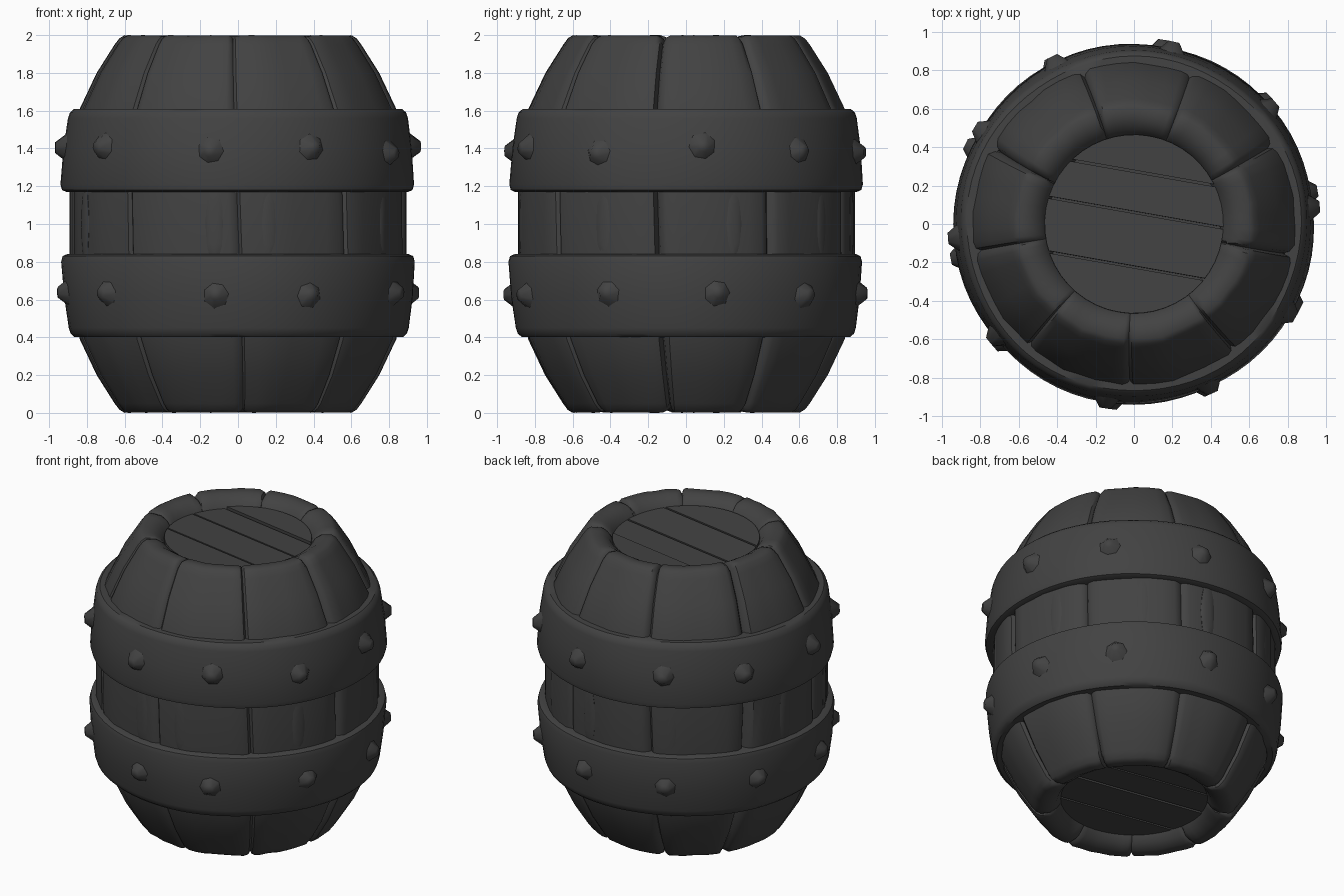
import bpy
import bmesh
import random
from math import sin, cos, pi, radians
from mathutils import Matrix, Vector

random.seed(4)
if "Cube" in bpy.data.objects:
    bpy.data.objects.remove(bpy.data.objects["Cube"], do_unlink=True)

GREY = (0.055, 0.055, 0.055, 1)
mat = bpy.data.materials.new("dark_grey")
mat.use_nodes = True
mat.diffuse_color = GREY
mat.node_tree.nodes["Principled BSDF"].inputs["Base Color"].default_value = GREY


def finish(bm, name, angle=40):
    bmesh.ops.recalc_face_normals(bm, faces=bm.faces)
    mesh = bpy.data.meshes.new(name)
    bm.to_mesh(mesh)
    bm.free()
    mesh.materials.append(mat)
    mesh.shade_smooth()
    mesh.set_sharp_from_angle(angle=radians(angle))
    obj = bpy.data.objects.new(name, mesh)
    bpy.context.collection.objects.link(obj)
    return obj


def lathe(name, profile, angles, shape):
    """Revolve a closed profile; shape(r, z, column) returns the final point."""
    bm = bmesh.new()
    rings = [[bm.verts.new(shape(r, z, i)) for r, z in profile]
             for i in range(len(angles))]
    n = len(profile)
    for i, ring in enumerate(rings):
        nxt = rings[(i + 1) % len(rings)]
        for j in range(n):
            k = (j + 1) % n
            bm.faces.new((ring[j], nxt[j], nxt[k], ring[k]))
    return finish(bm, name)


def polar(r, a, z):
    return Vector((r * cos(a), r * sin(a), z))


# Staves: one shell with a groove at each seam and notches in both rims
STAVES = 9
FRACTIONS = (0, 0.025, 0.08, 0.2, 0.35, 0.5, 0.65, 0.8, 0.92, 0.975)
columns = [(s, f) for s in range(STAVES) for f in FRACTIONS]
stave_angles = [radians(30) + (s + f) * 2 * pi / STAVES for s, f in columns]
grain = [random.uniform(-0.006, 0.006) for _ in columns]
depth = [random.uniform(0.02, 0.05) for _ in range(STAVES)]
wander = [random.uniform(-0.05, 0.05) for _ in range(STAVES)]

upper = [(0.89, 1.17), (0.87, 1.4), (0.835, 1.61), (0.745, 1.8),
         (0.65, 1.95), (0.625, 1.985), (0.6, 2.0), (0.54, 1.995),
         (0.49, 1.965), (0.45, 1.9), (0.44, 1.8)]
stave_profile = upper + [(r, 2 - z) for r, z in reversed(upper)]


def stave_point(r, z, i):
    s, f = columns[i]
    near = min(f, 1 - f)
    cut = {0: 1.0, 0.025: 0.3}.get(round(near, 3), 0.0)
    seam = s if f < 0.5 else (s + 1) % STAVES
    a = stave_angles[i] + (wander[seam] * (z - 1) * max(0, 1 - near * 4))
    end = abs(z - 1)
    if r > 0.5:
        r += grain[i] - cut * depth[seam]
    if end > 0.96:
        z -= (cut * depth[seam] + abs(grain[i]) * 0.6) * (1 if z > 1 else -1)
    return polar(r, a, z)


lathe("staves", stave_profile, stave_angles, stave_point)

# Shallow chips standing along the exposed middle of the staves
bm = bmesh.new()
for s in range(STAVES):
    a = radians(30 + 40 * s + random.uniform(8, 32))
    place = (Matrix.Rotation(a, 4, 'Z') @ Matrix.Translation((0.884, 0, 1.0))
             @ Matrix.Diagonal((0.012, 0.05, 0.22, 1)))
    bmesh.ops.create_icosphere(bm, subdivisions=2, radius=1, matrix=place)
finish(bm, "stave_chips")

# Hoops, each with ten blunt studs
SEGMENTS = 72
hoop_angles = [i * 2 * pi / SEGMENTS for i in range(SEGMENTS)]
hoop_profile = [(0.8, 1.17), (0.905, 1.17), (0.928, 1.18), (0.936, 1.21),
                (0.922, 1.4), (0.9, 1.56), (0.89, 1.59), (0.87, 1.608),
                (0.8, 1.61)]


def hoop_point(r, z, i):
    a = hoop_angles[i]
    return polar(r + 0.004 * sin(5 * a + z * 4), a, z)


def studs(name, height, start):
    bm = bmesh.new()
    for i in range(10):
        a = radians(start + 36 * i + random.uniform(-3, 3))
        place = (Matrix.Rotation(a, 4, 'Z')
                 @ Matrix.Translation((0.925, 0, height + random.uniform(-0.02, 0.02)))
                 @ Matrix.Rotation(pi / 2, 4, 'Y')
                 @ Matrix.Rotation(random.uniform(0, 1), 4, 'Z'))
        bmesh.ops.create_cone(bm, cap_ends=True, segments=7, radius1=0.1,
                              radius2=0.03, depth=0.09, matrix=place)
    finish(bm, name, 65)


lathe("upper_hoop", hoop_profile, hoop_angles, hoop_point)
lathe("lower_hoop", [(r, 2.01 - z) for r, z in hoop_profile], hoop_angles, hoop_point)
studs("upper_studs", 1.39, 6)
studs("lower_studs", 0.62, 8)

# Recessed ends made of boards trimmed to a circle
CUTS = (-0.47, -0.22, 0.06, 0.27, 0.47)


def end_boards(name, height, inward):
    bm = bmesh.new()
    for low, high in zip(CUTS, CUTS[1:]):
        part = bmesh.new()
        bmesh.ops.create_circle(part, cap_ends=True, segments=48, radius=0.465)
        for edge, side in ((low + 0.006, -1), (high - 0.006, 1)):
            bmesh.ops.bisect_plane(part, geom=part.verts[:] + part.edges[:] + part.faces[:],
                                   plane_co=(0, edge, 0), plane_no=(0, side, 0),
                                   clear_outer=True)
        ext = bmesh.ops.extrude_face_region(part, geom=part.faces[:])
        moved = [v for v in ext["geom"] if isinstance(v, bmesh.types.BMVert)]
        bmesh.ops.translate(part, verts=moved, vec=(0, 0, inward * 0.06))
        tilt = Matrix.Rotation(random.uniform(-0.03, 0.03), 4, 'X')
        bmesh.ops.transform(part, verts=part.verts, matrix=(
            Matrix.Translation((0, 0, height + random.uniform(-0.008, 0.008)))
            @ Matrix.Rotation(radians(-10), 4, 'Z') @ tilt))
        mesh = bpy.data.meshes.new("board")
        part.to_mesh(mesh)
        part.free()
        bm.from_mesh(mesh)
        bpy.data.meshes.remove(mesh)
    # Backing disc closes the gaps between boards
    bmesh.ops.create_circle(bm, cap_ends=True, segments=48, radius=0.45,
                            matrix=Matrix.Translation((0, 0, height + inward * 0.035)))
    finish(bm, name, 30)


end_boards("top_boards", 1.925, -1)
end_boards("bottom_boards", 0.075, 1)
